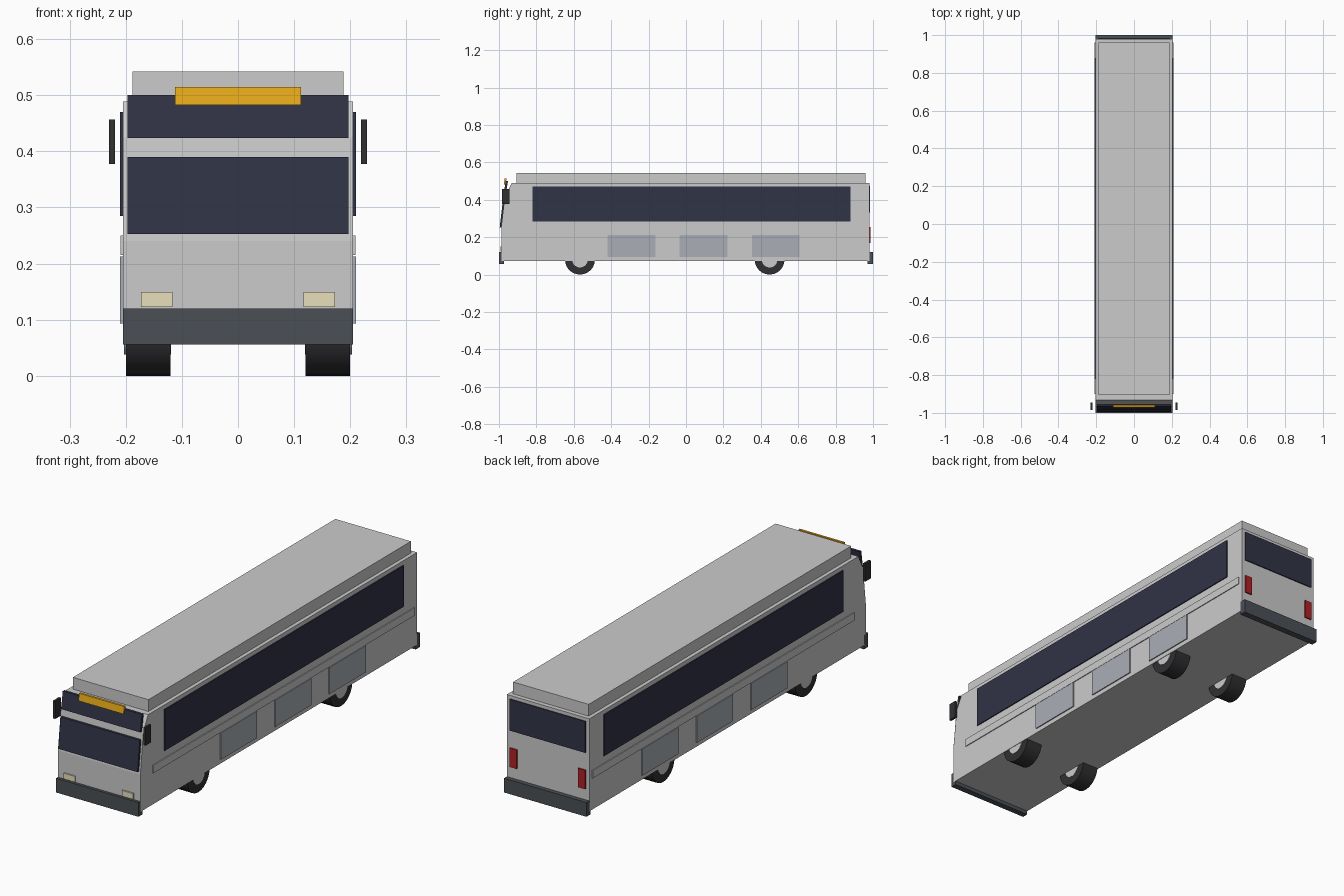
import bpy, bmesh, math

if "Cube" in bpy.data.objects:
    bpy.data.objects.remove(bpy.data.objects["Cube"])


def material(name, color):
    m = bpy.data.materials.new(name)
    m.diffuse_color = (*color, 1)
    m.use_nodes = True
    m.node_tree.nodes["Principled BSDF"].inputs["Base Color"].default_value = m.diffuse_color
    return m


GLASS = material("dark_glass", (0.03, 0.033, 0.06))
TRIM = material("bumper_grey", (0.07, 0.08, 0.09))
RUBBER = material("rubber", (0.03, 0.03, 0.033))
AMBER = material("amber", (0.8, 0.4, 0.01))
CREAM = material("lamp_cream", (0.8, 0.74, 0.5))
RED = material("lamp_red", (0.45, 0.015, 0.02))
PANEL = material("panel_grey", (0.4, 0.43, 0.47))


def finish(name, bm, mat=None):
    bmesh.ops.recalc_face_normals(bm, faces=bm.faces)
    me = bpy.data.meshes.new(name)
    bm.to_mesh(me)
    bm.free()
    if mat:
        me.materials.append(mat)
    ob = bpy.data.objects.new(name, me)
    bpy.context.collection.objects.link(ob)
    return ob


def extrude_profile(name, profile, x0, x1, mat=None):
    """Extrude a (y, z) outline along x."""
    bm = bmesh.new()
    face = bm.faces.new([bm.verts.new((x0, y, z)) for y, z in profile])
    new = bmesh.ops.extrude_face_region(bm, geom=[face])["geom"]
    verts = [v for v in new if isinstance(v, bmesh.types.BMVert)]
    bmesh.ops.translate(bm, verts=verts, vec=(x1 - x0, 0, 0))
    return finish(name, bm, mat)


def box(name, x, y, z, mat=None):
    """Box from (min, max) ranges."""
    return extrude_profile(name, [(y[0], z[0]), (y[1], z[0]), (y[1], z[1]), (y[0], z[1])], *x, mat)


def pane(name, half, low, high, depth, mat):
    """Sloping front pane between two (y, z) points."""
    return extrude_profile(name, [low, high, (high[0] + depth, high[1]), (low[0] + depth, low[1])], -half, half, mat)


def pair(name, x, y, z, mat=None):
    for side, s in (("left", -1), ("right", 1)):
        box(f"{side}_{name}", sorted((s * x[0], s * x[1])), y, z, mat)


def cylinder(name, x, y, z, radius, width, mat=None):
    bpy.ops.mesh.primitive_cylinder_add(vertices=24, radius=radius, depth=width,
                                        location=(x, y, z), rotation=(0, math.pi / 2, 0))
    ob = bpy.context.object
    ob.name = name
    if mat:
        ob.data.materials.append(mat)
    bpy.ops.object.shade_smooth_by_angle()


# Body shell with raked front, and roof pod
extrude_profile("body", [(-0.987, 0.073), (0.98, 0.073), (0.98, 0.489), (-0.932, 0.489),
                         (-0.965, 0.425), (-0.987, 0.24)], -0.205, 0.205)
box("roof_pod", (-0.188, 0.188), (-0.905, 0.96), (0.485, 0.542))

# Front glazing and destination sign
pane("windshield", 0.197, (-0.996, 0.253), (-0.98, 0.39), 0.014, GLASS)
pane("upper_front_glass", 0.197, (-0.976, 0.424), (-0.964, 0.5), 0.012, GLASS)
pane("destination_sign", 0.112, (-0.974, 0.483), (-0.969, 0.515), 0.01, AMBER)

# Bumpers and lamps
box("front_bumper", (-0.205, 0.205), (-1.0, -0.972), (0.056, 0.12), TRIM)
box("rear_bumper", (-0.205, 0.205), (0.97, 1.0), (0.056, 0.12), TRIM)
pair("headlight", (0.117, 0.173), (-0.993, -0.98), (0.123, 0.149), CREAM)
pair("tail_light", (0.152, 0.188), (0.975, 0.986), (0.17, 0.255), RED)
box("rear_window", (-0.188, 0.188), (0.975, 0.985), (0.333, 0.474), GLASS)

# Side windows, trim strips, luggage doors and mirrors
pair("side_window", (0.2, 0.21), (-0.82, 0.88), (0.285, 0.47), GLASS)
pair("side_strip", (0.2, 0.209), (-0.9, 0.96), (0.215, 0.25))
for i, y in enumerate((-0.292, 0.093, 0.48)):
    pair(f"luggage_door_{i + 1}", (0.2, 0.21), (y - 0.128, y + 0.128), (0.093, 0.213), PANEL)
pair("mirror", (0.219, 0.23), (-0.985, -0.945), (0.377, 0.457), RUBBER)

# Wheels with hubs
for axle, y in (("front", -0.567), ("rear", 0.447)):
    for side, s in (("left", -1), ("right", 1)):
        cylinder(f"{axle}_{side}_tyre", s * 0.16, y, 0.08, 0.08, 0.08, RUBBER)
        cylinder(f"{axle}_{side}_hub", s * 0.161, y, 0.08, 0.042, 0.084)
